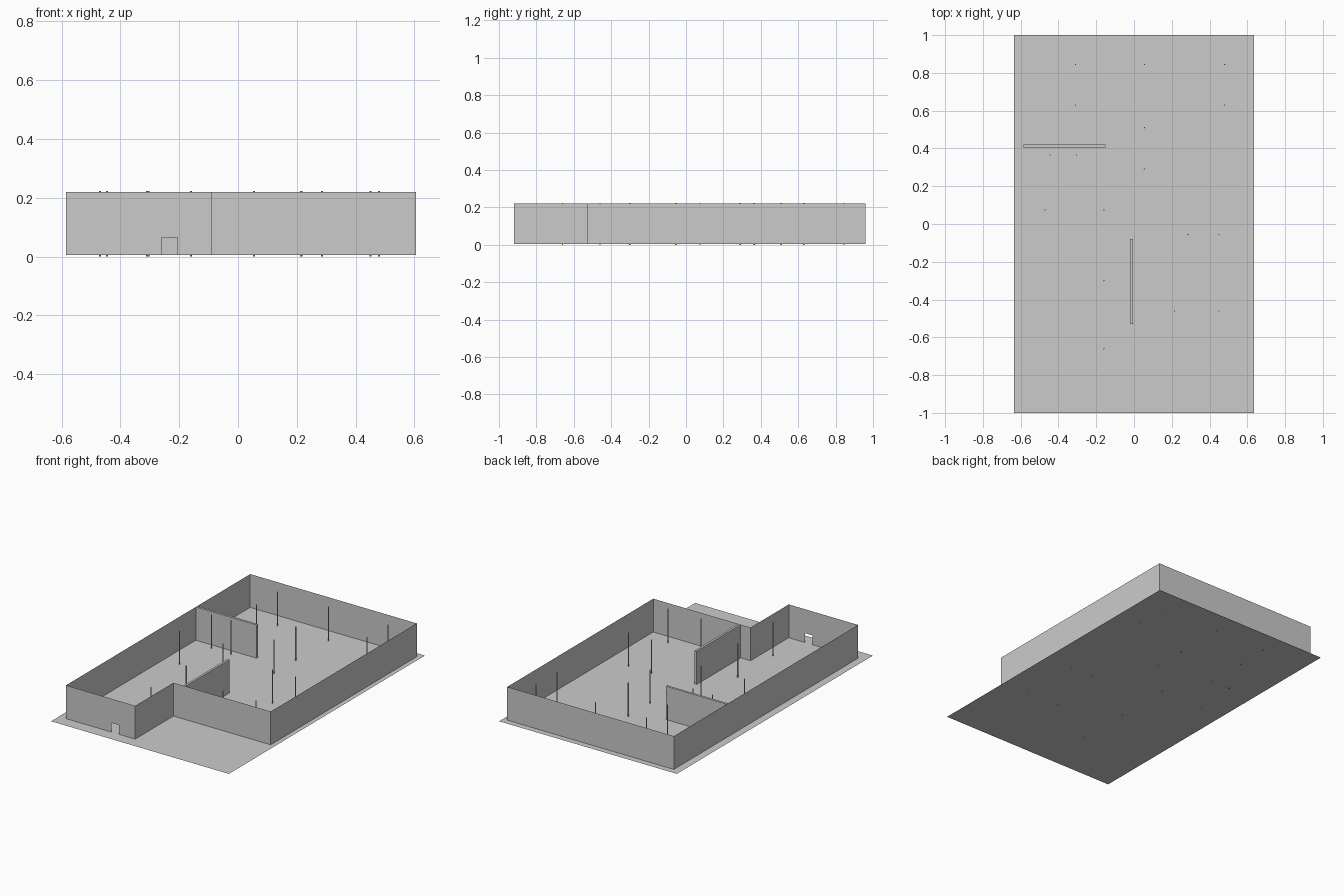
import bpy
import bmesh

cube = bpy.data.objects.get("Cube")
if cube:
    bpy.data.objects.remove(cube)

FLOOR, TOP = 0.005, 0.22

# One plain grey for the whole building
grey = bpy.data.materials.new("plain_grey")
grey.use_nodes = True
grey.diffuse_color = (0.6, 0.6, 0.6, 1)
grey.node_tree.nodes["Principled BSDF"].inputs["Base Color"].default_value = grey.diffuse_color


def finish(name, bm):
    mesh = bpy.data.meshes.new(name)
    bm.to_mesh(mesh)
    bm.free()
    mesh.materials.append(grey)
    obj = bpy.data.objects.new(name, mesh)
    bpy.context.collection.objects.link(obj)
    return obj


def face(bm, points):
    return bm.faces.new([bm.verts.new(p) for p in points])


def box(name, x0, x1, y0, y1):
    bm = bmesh.new()
    base = face(bm, [(x0, y0, FLOOR), (x1, y0, FLOOR), (x1, y1, FLOOR), (x0, y1, FLOOR)])
    side = bmesh.ops.extrude_face_region(bm, geom=[base])["geom"]
    bmesh.ops.translate(bm, vec=(0, 0, TOP - FLOOR),
                        verts=[v for v in side if isinstance(v, bmesh.types.BMVert)])
    bmesh.ops.recalc_face_normals(bm, faces=bm.faces)
    return finish(name, bm)


# Floor sheet
bm = bmesh.new()
face(bm, [(-0.635, -1, FLOOR), (0.635, -1, FLOOR), (0.635, 1, FLOOR), (-0.635, 1, FLOOR)])
finish("floor", bm)

# Outer walls: thin sheets round an L-shaped plan, counter-clockwise
left, right, front, back = -0.585, 0.605, -0.92, 0.96
step_x, step_y = -0.09, -0.53
plan = [(step_x, front), (step_x, step_y), (right, step_y),
        (right, back), (left, back), (left, front)]
bm = bmesh.new()
for (ax, ay), (bx, by) in zip(plan, plan[1:]):
    face(bm, [(ax, ay, FLOOR), (bx, by, FLOOR), (bx, by, TOP), (ax, ay, TOP)])

# Front wall, drawn around its doorway
d0, d1, door_top = -0.26, -0.205, 0.065
outline = [(left, FLOOR), (d0, FLOOR), (d0, door_top), (d1, door_top),
           (d1, FLOOR), (step_x, FLOOR), (step_x, TOP), (left, TOP)]
face(bm, [(x, front, z) for x, z in outline])
bmesh.ops.remove_doubles(bm, verts=bm.verts, dist=0.0001)
finish("outer_walls", bm)

# Inner partitions
box("back_partition", left, -0.15, 0.405, 0.42)
box("front_partition", -0.02, -0.005, step_y, -0.08)

# Thin columns, grouped in rows by depth
rows = {0.845: (0.48, 0.055, -0.31), 0.63: (0.48, -0.31), 0.51: (0.055,),
        0.365: (-0.305, -0.445), 0.29: (0.055,), 0.075: (-0.16, -0.47),
        -0.055: (0.45, 0.285), -0.3: (-0.16,), -0.46: (0.45, 0.215), -0.66: (-0.16,)}
height = 0.223
for y, xs in rows.items():
    for x in xs:
        bm = bmesh.new()
        bmesh.ops.create_cone(bm, cap_ends=True, segments=8, radius1=0.0035,
                              radius2=0.0035, depth=height)
        bmesh.ops.translate(bm, vec=(x, y, height / 2), verts=bm.verts)
        finish("column", bm)
